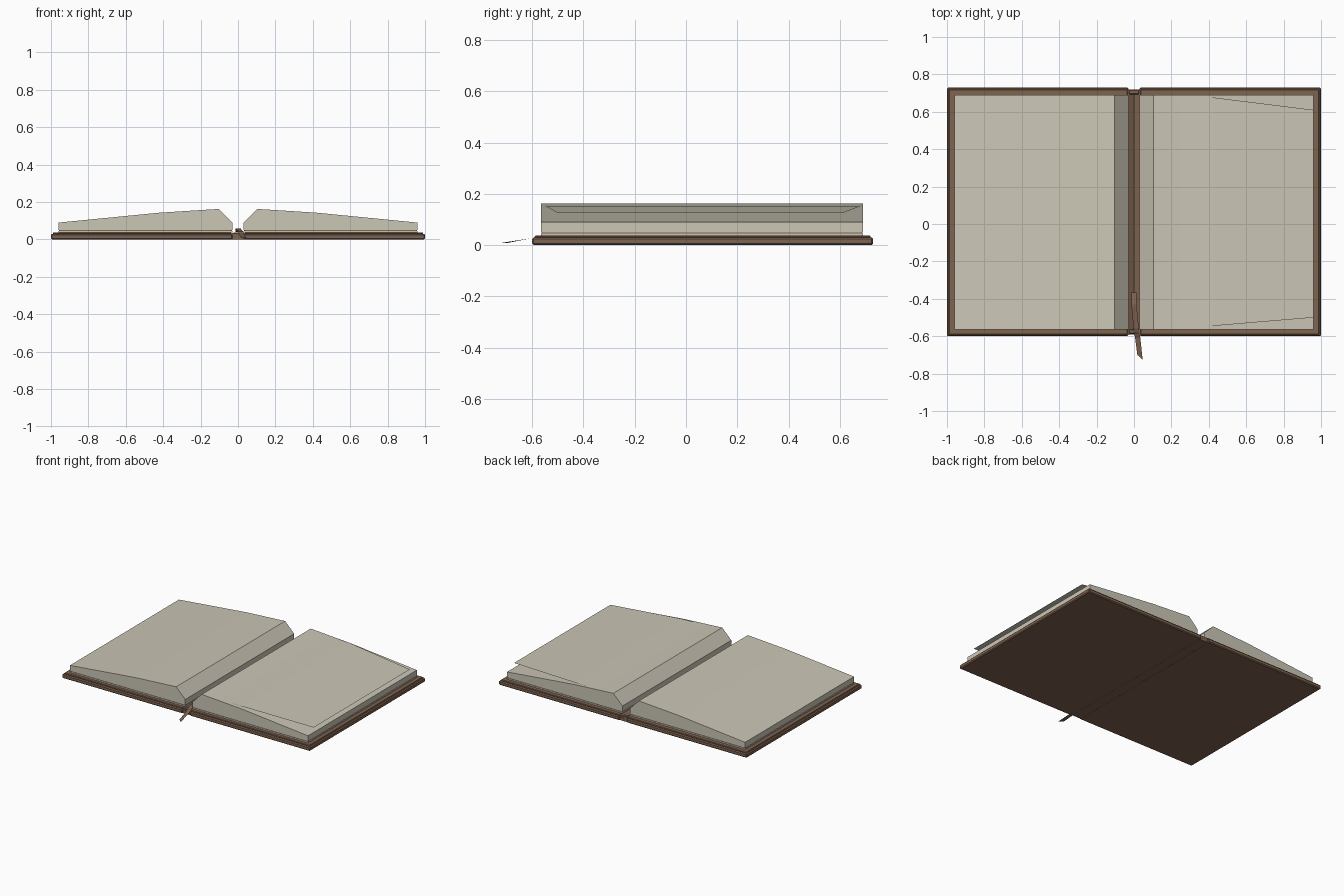
import bpy, bmesh

cube = bpy.data.objects.get("Cube")
if cube:
    bpy.data.objects.remove(cube)


def material(name, color):
    m = bpy.data.materials.new(name)
    m.use_nodes = True
    m.diffuse_color = color
    m.node_tree.nodes["Principled BSDF"].inputs["Base Color"].default_value = color
    return m


LEATHER = material("brown leather", (0.21, 0.125, 0.08, 1))
PAPER = material("cream paper", (0.60, 0.57, 0.47, 1))


def finish(name, bm, mat):
    bmesh.ops.recalc_face_normals(bm, faces=bm.faces)
    mesh = bpy.data.meshes.new(name)
    bm.to_mesh(mesh)
    bm.free()
    mesh.materials.append(mat)
    obj = bpy.data.objects.new(name, mesh)
    bpy.context.collection.objects.link(obj)
    return obj


def extrude_profile(name, points, y0, y1, mat):
    """Closed x-z outline swept along y."""
    bm = bmesh.new()
    face = bm.faces.new([bm.verts.new((x, y0, z)) for x, z in points])
    moved = bmesh.ops.extrude_face_region(bm, geom=[face])["geom"]
    verts = [v for v in moved if isinstance(v, bmesh.types.BMVert)]
    bmesh.ops.translate(bm, verts=verts, vec=(0, y1 - y0, 0))
    return finish(name, bm, mat)


def box(name, x0, x1, y0, y1, z0, z1, mat, bevel=0):
    obj = extrude_profile(name, [(x0, z0), (x1, z0), (x1, z1), (x0, z1)], y0, y1, mat)
    if bevel:
        mod = obj.modifiers.new("Bevel", "BEVEL")
        mod.width, mod.segments = bevel, 1
    return obj


def ribbon(name, rows, mat):
    """Thin sheet through pairs of edge points."""
    bm = bmesh.new()
    pairs = [[bm.verts.new(p) for p in row] for row in rows]
    for (a, b), (c, d) in zip(pairs, pairs[1:]):
        bm.faces.new((a, b, d, c))
    return finish(name, bm, mat)


# Half outline of the fanned pages, gutter to outer edge
PAGES = [(0.03, 0.05), (0.03, 0.09), (0.103, 0.163), (0.42, 0.143),
         (0.96, 0.09), (0.96, 0.05)]

for side, s in (("left", 1), ("right", -1)):
    def span(a, b):
        return sorted((s * a, s * b))

    # Cover board with a raised, slightly smaller inner layer
    box(side + "_cover", *span(0.03, 1.0), -0.6, 0.73, 0, 0.03, LEATHER, 0.006)
    box(side + "_cover_lining", *span(0.035, 0.99), -0.59, 0.72, 0.029, 0.037, LEATHER, 0.003)
    # Endpaper, thin leather reveal, page block
    box(side + "_endpaper", *span(0.03, 0.96), -0.565, 0.69, 0.036, 0.046, PAPER)
    box(side + "_reveal", *span(0.032, 0.957), -0.562, 0.687, 0.045, 0.051, LEATHER)
    extrude_profile(side + "_pages", [(s * x, z) for x, z in PAGES], -0.565, 0.69, PAPER)

# Spine with a valley down the middle
extrude_profile("spine", [(-0.035, 0), (0.035, 0), (0.035, 0.034), (0.028, 0.034),
                          (0, 0.018), (-0.028, 0.034), (-0.035, 0.034)],
                -0.59, 0.72, LEATHER)
for name, y in (("front_headband", -0.588), ("back_headband", 0.693)):
    box(name, -0.028, 0.028, y, y + 0.025, 0.015, 0.037, LEATHER, 0.004)

# Loose page lifting away from the left block
ribbon("loose_page", [((x, y0, z), (x, y1, z)) for x, y0, y1, z in (
    (0.11, -0.55, 0.685, 0.158), (0.28, -0.547, 0.682, 0.1535),
    (0.42, -0.545, 0.677, 0.151), (0.96, -0.5, 0.61, 0.125))], PAPER)

# Ribbon bookmark lying in the gutter and hanging over the front
ribbon("bookmark", [((x - 0.014, y, z), (x + 0.014, y - dy, z)) for x, y, z, dy in (
    (0.0, -0.365, 0.04, 0), (0.0, -0.43, 0.058, 0), (0.012, -0.56, 0.045, 0),
    (0.02, -0.61, 0.026, 0), (0.032, -0.7, 0.008, 0.025))], LEATHER)
